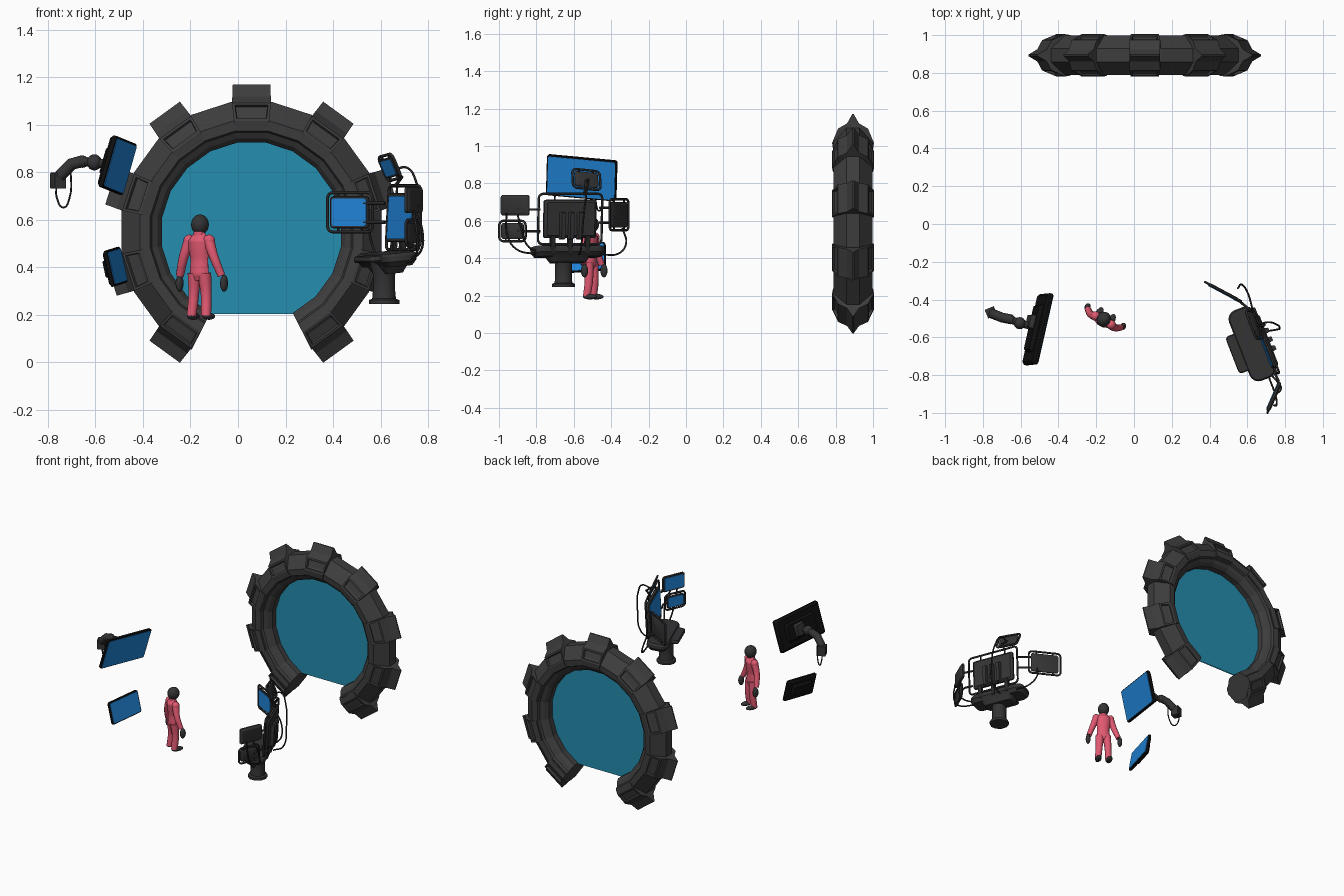
import bpy, bmesh, math
from mathutils import Matrix, Vector as V

if "Cube" in bpy.data.objects:
    bpy.data.objects.remove(bpy.data.objects["Cube"])

def material(name, c):
    m = bpy.data.materials.new(name)
    m.diffuse_color = (*c, 1)
    m.use_nodes = True
    m.node_tree.nodes["Principled BSDF"].inputs["Base Color"].default_value = m.diffuse_color
    return m

GREY = material("ring grey", (.046, .046, .046))
DARK = material("console grey", (.034, .034, .036))
FRAME = material("frame dark grey", (.02, .02, .021))
BLACK = material("black", (.005, .005, .005))
BLUE = material("screen blue", (.015, .24, .72))
TEAL = material("portal teal", (.018, .27, .43))
PINK = material("suit pink", (.75, .1, .165))

def add(name, me, mat, angle=None):
    me.materials.clear()
    me.materials.append(mat)
    if angle is not None:
        me.polygons.foreach_set("use_smooth", [True] * len(me.polygons))
        me.set_sharp_from_angle(angle=math.radians(angle))
    ob = bpy.data.objects.new(name, me)
    bpy.context.collection.objects.link(ob)
    return ob

def finish(name, bm, mat, angle=None):
    bmesh.ops.recalc_face_normals(bm, faces=bm.faces)
    me = bpy.data.meshes.new(name)
    bm.to_mesh(me)
    bm.free()
    return add(name, me, mat, angle)

def loft(rings, cap=True):
    bm = bmesh.new()
    vs = [[bm.verts.new(p) for p in r] for r in rings]
    n = len(rings[0])
    for a, b in zip(vs, vs[1:]):
        for i in range(n):
            bm.faces.new((a[i], a[(i + 1) % n], b[(i + 1) % n], b[i]))
    if cap:
        bm.faces.new(vs[0][::-1])
        bm.faces.new(vs[-1])
    return bm

def basis(c, w, h):
    # local x = width, y = height, z = facing direction
    w = V(w).normalized()
    n = w.cross(V(h)).normalized()
    m = Matrix((w, n.cross(w), n)).transposed().to_4x4()
    return Matrix.Translation(c) @ m

def outline(W, H, r, k=4):
    pts = []
    for q, (sx, sy) in enumerate(((1, 1), (-1, 1), (-1, -1), (1, -1))):
        for i in range(k + 1):
            a = math.pi / 2 * (q + i / k)
            pts.append((sx * (W / 2 - r) + r * math.cos(a), sy * (H / 2 - r) + r * math.sin(a)))
    return pts

def slab(name, M, W, H, layers, r, mat, off=(0, 0)):
    rings = [[M @ V((x + off[0], y + off[1], z)) for x, y in
              outline(W - 2 * i, H - 2 * i, max(r - i, .004))] for z, i in layers]
    return finish(name, loft(rings), mat, 30)

def tube(name, pts, r, mat, radii=None, cyclic=False, smooth=True, M=None, squash=1):
    cu = bpy.data.curves.new(name, 'CURVE')
    cu.dimensions = '3D'
    cu.bevel_depth, cu.bevel_resolution, cu.resolution_u, cu.use_fill_caps = r, 3, 6, True
    if smooth:
        s = cu.splines.new('BEZIER')
        s.bezier_points.add(len(pts) - 1)
        ps = s.bezier_points
    else:
        s = cu.splines.new('POLY')
        s.points.add(len(pts) - 1)
        ps = s.points
    for i, (p, q) in enumerate(zip(ps, pts)):
        p.co = V(q) if smooth else (*q, 1)
        p.radius = radii[i] / r if radii else 1
        if smooth:
            p.handle_left_type = p.handle_right_type = 'AUTO'
    s.use_cyclic_u = cyclic
    tmp = bpy.data.objects.new(name + "_path", cu)
    bpy.context.collection.objects.link(tmp)
    dg = bpy.context.evaluated_depsgraph_get()
    me = bpy.data.meshes.new_from_object(tmp.evaluated_get(dg))
    bpy.data.objects.remove(tmp)
    me.transform((M or Matrix()) @ Matrix.Diagonal((1, squash, 1, 1)))
    return add(name, me, mat, 40)

def ball(name, c, size, mat, M=Matrix()):
    bm = bmesh.new()
    bmesh.ops.create_uvsphere(bm, u_segments=16, v_segments=10, radius=1,
                              matrix=M @ Matrix.Translation(c) @ Matrix.Diagonal((*size, 1)))
    return finish(name, bm, mat, 80)

# ---- portal ring: 17 of 20 segments, flat gap at the bottom
C = V((.057, .893, .548))
def polar(a, r, d, t=0):
    a = math.radians(a)
    return C + V((r * math.cos(a) - t * math.sin(a), d, r * math.sin(a) + t * math.cos(a)))

half = [(.382, .045), (.40, .07), (.425, .085), (.432, .102), (.475, .105), (.555, .035)]
profile = half + [(r, -d) for r, d in reversed(half)]
angles = [-63 + 18 * i for i in range(18)]
finish("portal_ring", loft([[polar(a, r, d) for r, d in profile] for a in angles]), GREY)

bm = bmesh.new()
for d in (-.004, .004):
    bm.faces.new([bm.verts.new(polar(a, .386, d)) for a in angles])
finish("portal_surface", bm, TEAL)

# ---- nine wedge blocks with a recessed slot on each face
for i in range(9):
    a = -54 + 36 * i
    sec = [(.435, .069, .107), (.468, .074, .112), (.545, .082, .08), (.572, .081, .032), (.622, .079, .004)]
    bm = loft([[polar(a, r, sy * d, sx * w) for sx, sy in ((-1, -1), (1, -1), (1, 1), (-1, 1))]
               for r, w, d in sec])
    bmesh.ops.recalc_face_normals(bm, faces=bm.faces)
    slots = [f for f in bm.faces if abs(f.normal.y) > .5 and
             .48 < (f.calc_center_median() - C).xz.length < .53]
    bmesh.ops.inset_individual(bm, faces=slots, thickness=.016)
    bmesh.ops.inset_individual(bm, faces=slots, thickness=.004, depth=-.014)
    finish(f"ring_block_{i + 1}", bm, GREY)

# ---- screens
def screen(name, c, w, h, W, H, T, body, edge=.008, frame=None):
    M = basis(c, w, h)
    slab(name + "_body", M, W, H, [(-T, .014), (-T * .6, 0), (-.003, 0), (0, .003)], .014, body)
    slab(name + "_glass", M, W - 2 * edge, H - 2 * edge, [(-.002, 0), (.003, 0)], .01, BLUE)
    if frame:
        loop = [(x, y, -T / 2) for x, y in outline(W + frame * 2, H + frame * 2, .024)]
        tube(name + "_frame", loop, .0065, FRAME, cyclic=True, smooth=False, M=M)
        for s in (-1, 1):
            x = s * W * .3
            tube(name + "_bracket", [(x, -H / 2 - frame, -T / 2), (x, H / 2 + frame, -T / 2)],
                 .005, FRAME, smooth=False, M=M)
    return M

# two hanging monitors on the left
M = screen("large_monitor", (-.497, -.56, .827), (.22, .97, -.09), (.27, .03, .96), .385, .225, .03, BLACK)
slab("large_monitor_back", M, .26, .13, [(-.05, .012), (-.028, 0)], .02, BLACK)
slab("monitor_mount", M, .08, .09, [(-.075, .008), (-.045, 0)], .012, DARK, (.03, 0))
M = screen("small_monitor", (-.508, -.555, .404), (.22, .97, .07), (-.2, .02, .97), .255, .155, .024, BLACK)
slab("small_monitor_back", M, .17, .09, [(-.042, .012), (-.022, 0)], .015, BLACK)

# jointed wall arm with its cable
tube("arm_upper", [(-.55, -.54, .835), (-.66, -.505, .847)], .02, DARK, smooth=False)
ball("arm_ball", (-.605, -.525, .842), (.032, .032, .034), DARK)
ball("arm_elbow", (-.655, -.505, .845), (.026, .026, .026), DARK)
tube("arm_fore", [(-.65, -.505, .848), (-.7, -.495, .835), (-.75, -.475, .785)], .026, DARK, smooth=False)
slab("arm_bracket", basis((-.757, -.468, .765), (.92, .38, 0), (0, 0, 1)), .06, .075,
     [(-.025, .004), (.025, .004)], .008, DARK)
tube("arm_cable", [(-.765, -.455, .745), (-.762, -.45, .69), (-.735, -.465, .652),
                   (-.71, -.48, .69), (-.705, -.49, .83)], .004, FRAME)

# ---- console on a pedestal
AX = V((.36, -.93, 0)).normalized()
BACK = V((.93, .36, 0))
P = V((.615, -.655, 0))
tube("pedestal", [P + V((0, 0, z)) for z in (.245, .262, .268, .3, .37, .42)], .06, DARK,
     radii=[.064, .064, .05, .047, .047, .062], smooth=False)
D = basis((.625, -.635, .45), AX, BACK + V((0, 0, .1)))
# the desk frame faces down, so positive local z goes below
if D.to_3x3().col[2].z > 0:
    D = D @ Matrix.Diagonal((1, 1, -1, 1))
slab("desk", D, .4, .145, [(-.012, .008), (0, 0), (.022, 0), (.045, .02)], .05, DARK)
slab("desk_underside", D, .24, .12, [(.04, 0), (.075, .025)], .04, DARK)
slab("keyboard", D, .21, .075, [(-.006, .005), (.012, 0), (.02, .006)], .02, DARK, (.02, -.085))

M = screen("main_screen", (.682, -.625, .61), AX, V((.05, .02, 1)), .3, .205, .03, DARK, .012, .032)
for i in (-1, 0, 1):
    slab("main_screen_rib", M, .034, .15, [(-.052, .006), (-.025, 0)], .006, DARK, (i * .05, -.035))
    slab("frame_support", M, .026, .09, [(-.028, 0), (-.006, 0)], .006, FRAME, (i * .1, -.135))
screen("right_screen", (.468, -.365, .632), (.88, -.47, 0), (0, 0, 1), .185, .135, .016, DARK, .01, .015)
screen("upper_left_screen", (.732, -.91, .683), (-.4, -.92, 0), (0, 0, 1), .165, .11, .022, DARK, .01)
screen("lower_left_screen", (.73, -.925, .545), (-.4, -.92, 0), (0, 0, 1), .13, .085, .016, DARK, .008, .012)
screen("top_screen", (.633, -.535, .818), (.36, -.92, .1), (-.35, -.13, .93), .135, .085, .014, DARK, .008, .012)

# rods joining the screens to the main frame
for z in (.59, .67):
    tube("right_rod", [(.62, -.46, z), (.56, -.41, z), (.53, -.395, z)], .007, FRAME, smooth=False)
for z in (.545, .66):
    tube("left_rod", [(.74, -.78, z), (.765, -.83, z), (.755, -.9, z)], .007, FRAME, smooth=False)
tube("top_rod", [(.66, -.545, .74), (.69, -.535, .78), (.645, -.535, .815)], .008, FRAME, smooth=False)

# loose cables
tube("top_cable", [(.66, -.53, .81), (.71, -.52, .82), (.75, -.53, .76), (.77, -.55, .6),
                   (.75, -.56, .46), (.68, -.57, .42)], .005, FRAME)
tube("right_cable", [(.55, -.34, .56), (.57, -.32, .48), (.6, -.36, .425), (.63, -.46, .42)], .005, FRAME)
tube("left_cable", [(.74, -.96, .64), (.755, -.955, .52), (.75, -.91, .45), (.71, -.8, .42)], .005, FRAME)
tube("left_cable_2", [(.75, -.9, .63), (.775, -.88, .56), (.77, -.85, .47), (.71, -.78, .43)], .005, FRAME)

# ---- standing operator facing the portal
F = Matrix.Translation((-.163, -.51, 0)) @ Matrix.Rotation(math.radians(-29), 4, 'Z')
tube("suit_torso", [(0, 0, z) for z in (.345, .37, .43, .485, .512, .532, .55)], .05, PINK,
     radii=[.03, .045, .041, .051, .054, .035, .022], M=F, squash=.66)
tube("suit_collar", [(0, 0, .535), (0, 0, .553)], .024, PINK, M=F)
ball("hooded_head", (0, .006, .58), (.037, .041, .043), DARK, F)
for s, side in ((-1, "left"), (1, "right")):
    tube(side + "_leg", [(s * .024, 0, .375), (s * .03, .006, .285), (s * .035, -.004, .195)], .025, PINK,
         radii=[.029, .023, .021], M=F)
    ball(side + "_boot", (s * .037, .016, .194), (.02, .042, .015), DARK, F)
    tube(side + "_arm", [(s * .045, 0, .515), (s * .072, -.004, .445), (s * .1, .012, .365)], .02, PINK,
         radii=[.025, .02, .017], M=F)
    ball(side + "_shoulder", (s * .047, 0, .513), (.026, .025, .025), PINK, F)
    ball(side + "_glove", (s * .107, .022, .333), (.016, .02, .036), DARK, F)
